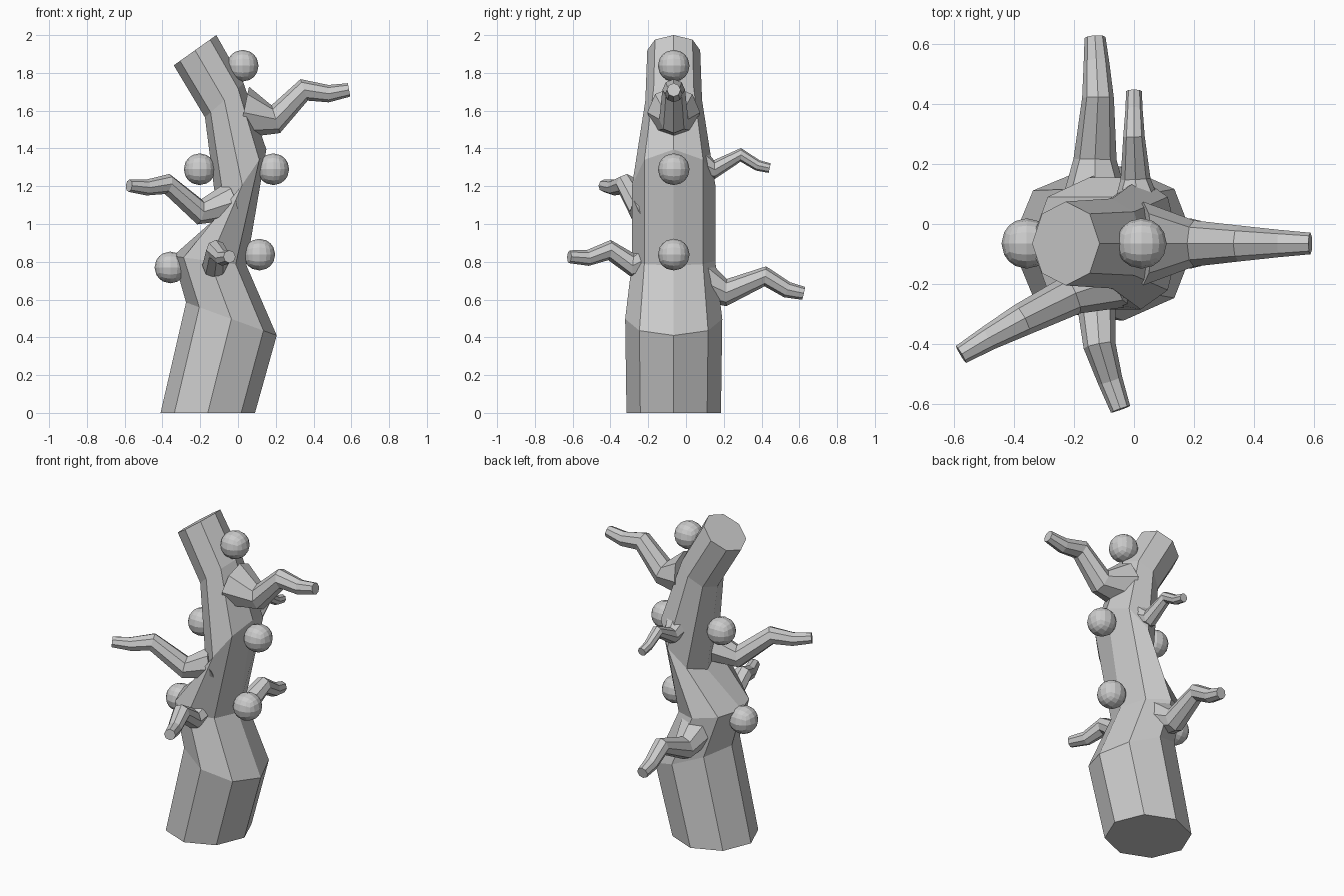
import bpy, bmesh
from math import cos, sin, tau
from mathutils import Vector

if "Cube" in bpy.data.objects:
    bpy.data.objects.remove(bpy.data.objects["Cube"])

Y0 = -0.065  # trunk axis in y


def loft(name, rings):
    """Skin equal-sized vertex rings into a capped, flat-faced tube."""
    bm = bmesh.new()
    loops = [[bm.verts.new(p) for p in ring] for ring in rings]
    n = len(loops[0])
    for a, b in zip(loops, loops[1:]):
        for i in range(n):
            j = (i + 1) % n
            bm.faces.new((a[i], a[j], b[j], b[i]))
    bm.faces.new(loops[0][::-1])
    bm.faces.new(loops[-1])
    finish(name, bm)


def finish(name, bm):
    bmesh.ops.recalc_face_normals(bm, faces=bm.faces[:])
    me = bpy.data.meshes.new(name)
    bm.to_mesh(me)
    bm.free()
    bpy.context.collection.objects.link(bpy.data.objects.new(name, me))


def branch(name, path, sides=8):
    """Tapered tube along (x, y, z, radius) points."""
    pts = [Vector(p[:3]) for p in path]
    rings = []
    for i, p in enumerate(pts):
        t = Vector()
        if i > 0:
            t += (p - pts[i - 1]).normalized()
        if i < len(pts) - 1:
            t += (pts[i + 1] - p).normalized()
        t.normalize()
        u = t.cross(Vector((0, 0, 1))).normalized()
        v = u.cross(t)
        r = path[i][3]
        rings.append([p + r * (cos(tau * k / sides) * u + sin(tau * k / sides) * v)
                      for k in range(sides)])
    loft(name, rings)


def knob(name, x, z, r=0.084):
    """Small faceted rounded-cube growth."""
    bm = bmesh.new()
    bmesh.ops.create_cube(bm, size=2)
    bmesh.ops.subdivide_edges(bm, edges=bm.edges[:], cuts=3, use_grid_fill=True)
    for v in bm.verts:
        v.co = v.co.normalized() * r + Vector((x, Y0, z))
    finish(name, bm)


# Trunk: tilted octagons given by left (x, z), right (x, z) and depth radius
trunk = [(-0.41, 0, 0.09, 0, 0.25),
         (-0.275, 0.585, 0.205, 0.41, 0.257),
         (-0.345, 0.83, 0.045, 0.78, 0.22),
         (-0.105, 1.02, 0.15, 1.395, 0.22),
         (-0.175, 1.565, 0.03, 1.745, 0.15),
         (-0.34, 1.84, -0.115, 2.0, 0.14)]
rings = []
for lx, lz, rx, rz, ry in trunk:
    ring = []
    for k in range(8):
        c, s = cos(tau * k / 8), sin(tau * k / 8)
        ring.append(((lx + rx) / 2 + c * (rx - lx) / 2, Y0 + s * ry,
                     (lz + rz) / 2 + c * (rz - lz) / 2))
    rings.append(ring)
loft("trunk", rings)

# Crooked branches
branch("branch_right", [(0.03, Y0, 1.59, 0.14), (0.2, Y0, 1.555, 0.077),
                        (0.35, Y0, 1.71, 0.06), (0.48, Y0, 1.69, 0.046),
                        (0.588, Y0, 1.71, 0.036)])
branch("branch_left", [(-0.04, -0.18, 1.12, 0.1), (-0.205, -0.235, 1.065, 0.068),
                       (-0.375, -0.32, 1.212, 0.055), (-0.485, -0.38, 1.193, 0.042),
                       (-0.577, -0.435, 1.203, 0.033)])
branch("branch_front", [(-0.11, -0.17, 0.83, 0.085), (-0.125, -0.28, 0.78, 0.064),
                        (-0.115, -0.405, 0.862, 0.054), (-0.08, -0.52, 0.82, 0.042),
                        (-0.045, -0.618, 0.827, 0.034)])
branch("branch_back_low", [(-0.13, 0.08, 0.7, 0.11), (-0.13, 0.215, 0.637, 0.072),
                           (-0.12, 0.42, 0.723, 0.053), (-0.125, 0.535, 0.652, 0.043),
                           (-0.13, 0.622, 0.633, 0.035)])
branch("branch_back_high", [(0.01, 0.06, 1.33, 0.08), (0.005, 0.15, 1.288, 0.05),
                            (0.0, 0.29, 1.366, 0.036), (0.0, 0.38, 1.31, 0.029),
                            (0.0, 0.443, 1.296, 0.026)])

# Round growths along the trunk sides
for i, (x, z) in enumerate([(0.025, 1.838), (-0.203, 1.29), (0.187, 1.29),
                            (0.113, 0.838), (-0.358, 0.77)]):
    knob(f"knob_{i + 1}", x, z)
